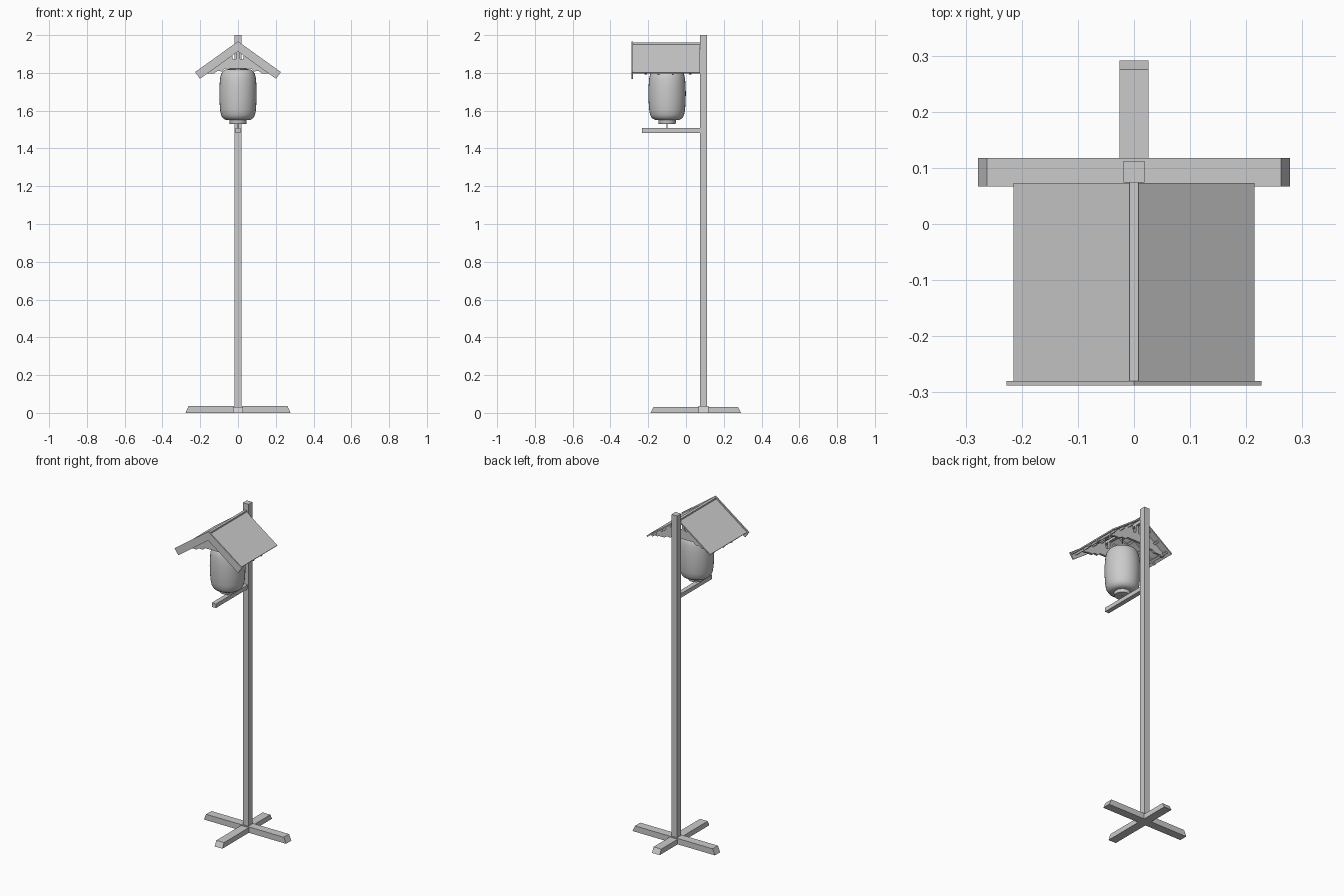
import bpy, bmesh, math
from mathutils import Vector

if "Cube" in bpy.data.objects:
    bpy.data.objects.remove(bpy.data.objects["Cube"])


def mesh_object(name, bm):
    bmesh.ops.recalc_face_normals(bm, faces=bm.faces)
    me = bpy.data.meshes.new(name)
    bm.to_mesh(me)
    bm.free()
    ob = bpy.data.objects.new(name, me)
    bpy.context.collection.objects.link(ob)
    return ob


def prism(name, pts, lo, hi, axis='Y', mirror=False):
    """Extrude a closed profile (xz for axis Y, yz for axis X); optionally mirror in x."""
    bm = bmesh.new()
    for s in ((1, -1) if mirror else (1,)):
        to3 = (lambda a, z: (s * a, lo, z)) if axis == 'Y' else (lambda a, z: (lo, a, z))
        f = bm.faces.new([bm.verts.new(to3(a, z)) for a, z in pts])
        r = bmesh.ops.extrude_face_region(bm, geom=[f])
        d = Vector((0, hi - lo, 0)) if axis == 'Y' else Vector((hi - lo, 0, 0))
        bmesh.ops.translate(bm, vec=d, verts=[v for v in r['geom'] if isinstance(v, bmesh.types.BMVert)])
    return mesh_object(name, bm)


def box(name, x0, x1, y0, y1, z0, z1):
    return prism(name, [(x0, z0), (x1, z0), (x1, z1), (x0, z1)], y0, y1)


def lathe(name, profile, cy, n=32):
    bm = bmesh.new()
    rings = [[bm.verts.new((r * math.cos(2 * math.pi * i / n), cy + r * math.sin(2 * math.pi * i / n), z))
              for i in range(n)] for r, z in profile]
    for a, b in zip(rings, rings[1:]):
        for i in range(n):
            bm.faces.new((a[i], a[(i + 1) % n], b[(i + 1) % n], b[i]))
    bm.faces.new(rings[0])
    bm.faces.new(rings[-1])
    ob = mesh_object(name, bm)
    bpy.ops.object.select_all(action='DESELECT')
    bpy.context.view_layer.objects.active = ob
    ob.select_set(True)
    bpy.ops.object.shade_smooth_by_angle(angle=math.radians(40))
    return ob


SLOPE = 0.715


def roof_strip(name, x0, x1, top, thick, y0, y1):
    """Pair of sloping slabs with ends cut square to the slope."""
    c = 1 / math.hypot(1, SLOPE)
    dx, dz = thick * SLOPE * c, thick * c
    inner = [(x0, top - SLOPE * x0), (x0, top - SLOPE * x0 - thick / c)]
    outer = (x1, top - SLOPE * x1)
    return prism(name, [inner[0], outer, (outer[0] - dx, outer[1] - dz), inner[1]], y0, y1, mirror=True)


# Post and support arm
box("post", -0.019, 0.019, 0.074, 0.112, 0, 2.0)
box("lantern_arm", -0.014, 0.014, -0.233, 0.076, 1.483, 1.508)

# Crossed feet with slanted ends
prism("foot_across", [(-0.278, 0), (0.278, 0), (0.262, 0.036), (-0.262, 0.036)], 0.067, 0.118)
prism("foot_lengthwise", [(-0.188, 0), (0.291, 0), (0.275, 0.031), (-0.172, 0.031)], -0.026, 0.026, 'X')

# Roof panels, ridge and front fascia
roof_strip("roof_panels", 0, 0.215, 1.957, 0.008, -0.282, 0.073)
box("ridge_cap", -0.008, 0.008, -0.281, 0.074, 1.945, 1.96)
roof_strip("front_fascia", 0, 0.227, 1.967, 0.044, -0.288, -0.280)

# Rafters and purlins under the roof
for i, y in enumerate((-0.145, -0.07)):
    roof_strip(f"rafter_{i}", 0, 0.212, 1.948, 0.010, y - 0.005, y + 0.005)
for i, x in enumerate((0.065, 0.125, 0.188)):
    roof_z = 1.948 - SLOPE * x
    prism(f"purlins_{i}", [(x - 0.006, roof_z + 0.002), (x + 0.006, roof_z - 0.004),
                           (x, roof_z - 0.015), (x - 0.012, roof_z - 0.007)], -0.28, 0.06, mirror=True)
box("ridge_beam", -0.008, 0.008, -0.28, 0.076, 1.922, 1.945)

# Scalloped gable plates with a small pierced opening each side
plate = [(0, 1.822), (0.07, 1.822), (0.085, 1.808), (0.11, 1.810), (0.125, 1.798), (0.165, 1.798),
         (0.172, 1.792), (0.19, 1.795), (0.197, 1.806), (0.032, 1.924), (0.032, 1.894), (0.026, 1.872),
         (0.010, 1.874), (0.007, 1.890), (0.007, 1.940), (0, 1.940)]
for i, y in enumerate((-0.213, 0.022)):
    prism(f"gable_plate_{i}", plate, y - 0.007, y + 0.007, mirror=True)

# Barrel lantern with end caps and hangers
CY = -0.1
lathe("lantern_body", [(0.05, 1.550), (0.066, 1.552), (0.080, 1.560), (0.090, 1.577), (0.095, 1.605),
                       (0.098, 1.65), (0.099, 1.69), (0.098, 1.73), (0.095, 1.77), (0.089, 1.795),
                       (0.080, 1.810), (0.066, 1.818), (0.05, 1.820)], CY)
lathe("lantern_bottom_cap", [(0.044, 1.530), (0.046, 1.534), (0.046, 1.552)], CY)
lathe("lantern_top_cap", [(0.046, 1.818), (0.046, 1.834), (0.044, 1.838)], CY)
lathe("top_cord", [(0.003, 1.836), (0.003, 1.925)], CY, 8)
lathe("bottom_cord", [(0.003, 1.506), (0.003, 1.532)], CY, 8)
